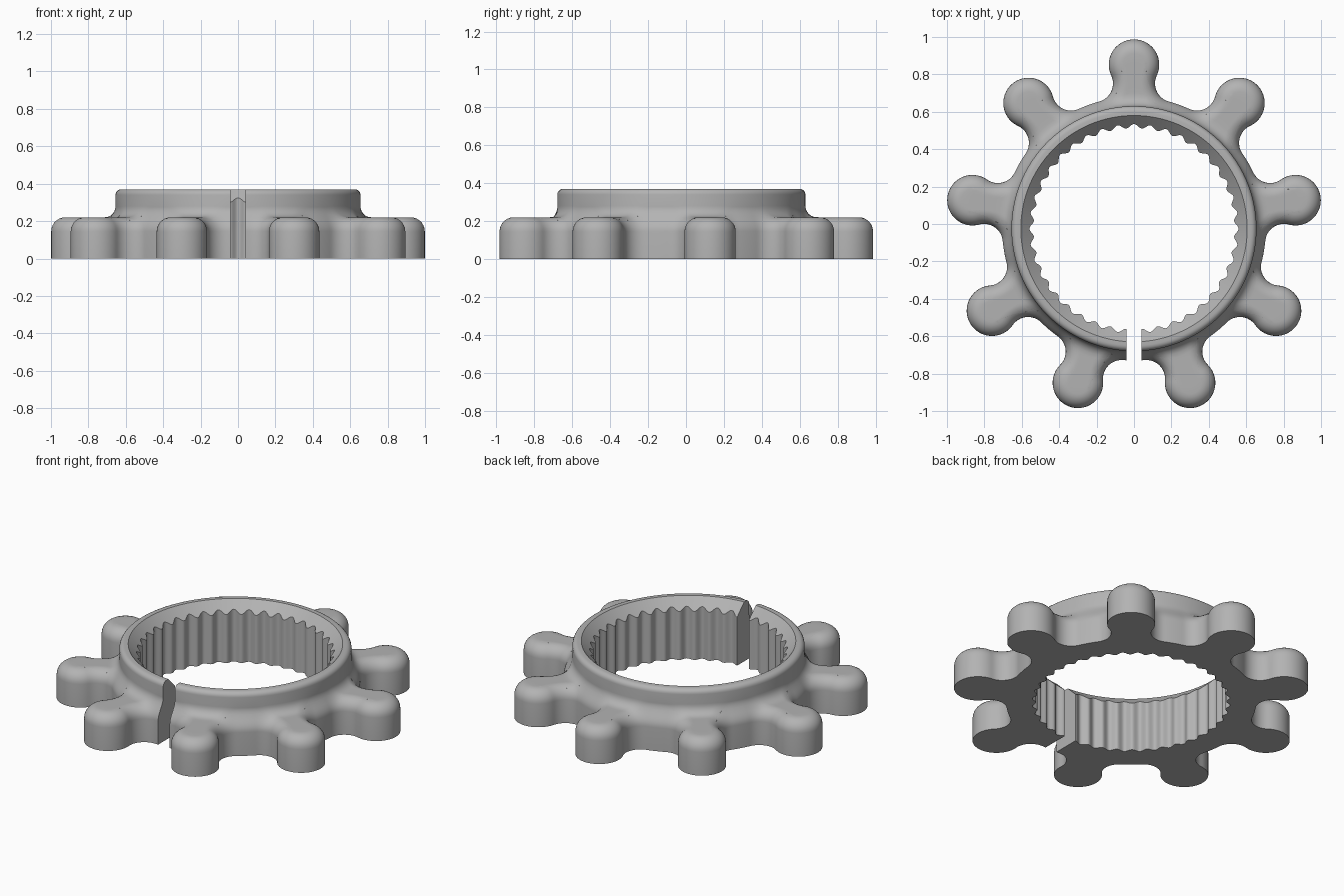
import bpy, bmesh, math
from mathutils import Vector, kdtree

cube = bpy.data.objects.get("Cube")
if cube:
    bpy.data.objects.remove(cube)

# Main dimensions
LOBES, TEETH, STEPS = 9, 40, 720
TIP_R, TIP_DIST = 0.135, 0.877
BASE_R, FILLET = 0.705, 0.10
TOP, ROUND = 0.22, 0.075
COLLAR_R, COLLAR_TOP, COLLAR_FILLET = 0.655, 0.37, 0.06
CHAMFER_R, BORE_R, TOOTH = 0.605, 0.548, 0.011
CENTRE_Y = -0.025
HALF = math.pi / LOBES


def direction(a):
    """Unit vector at clockwise angle a from the back."""
    return Vector((math.sin(a), math.cos(a)))


# Lobe outline: tip arc, neck fillet, then base circle
reach = BASE_R + FILLET
neck_angle = math.acos((reach**2 + TIP_DIST**2 - (TIP_R + FILLET)**2)
                       / (2 * reach * TIP_DIST))
tip_centre = Vector((0, TIP_DIST))
neck_centre = direction(neck_angle) * reach
gap = neck_centre - tip_centre
turn = math.atan2(gap.x, gap.y)
tip_len = TIP_R * turn
neck_len = FILLET * (turn - neck_angle)
half_len = tip_len + neck_len + BASE_R * (HALF - neck_angle)


def half_outline(s):
    """Point and outward normal at arc length s from the lobe tip."""
    if s < tip_len:
        n = direction(s / TIP_R)
        return tip_centre + n * TIP_R, n
    s -= tip_len
    if s < neck_len:
        n = direction(turn - s / FILLET)
        return neck_centre - n * FILLET, n
    n = direction(neck_angle + (s - neck_len) / BASE_R)
    return n * BASE_R, n


def turned(v, a):
    c, s = math.cos(a), math.sin(a)
    return Vector((v.x * c + v.y * s, v.y * c - v.x * s))


outline = []
for i in range(STEPS):
    a = 2 * math.pi * i / STEPS
    lobe = round(a / (2 * HALF))
    local = a - lobe * 2 * HALF
    p, n = half_outline(abs(local) / HALF * half_len)
    if local < 0:
        p.x, n.x = -p.x, -n.x
    outline.append((turned(p, lobe * 2 * HALF), turned(n, lobe * 2 * HALF), a))

tree = kdtree.KDTree(STEPS)
for i, (p, n, a) in enumerate(outline):
    tree.insert(p.to_3d(), i)
tree.balance()


def top_height(q, d):
    """Rounded rim plus the concave fillet that climbs to the collar."""
    d = min(d, ROUND)
    z = TOP - ROUND + math.sqrt(max(0, ROUND**2 - (ROUND - d)**2))
    g = min(max(q.length - COLLAR_R, 0), COLLAR_FILLET)
    return z + COLLAR_FILLET - math.sqrt(COLLAR_FILLET**2 - (COLLAR_FILLET - g)**2)


def section(p, n, a):
    """Closed cross-section of the ring at one outline sample."""
    ray = direction(a)
    bore = BORE_R + TOOTH * math.cos(TEETH * a)
    inset = min(ROUND, 0.8 * (p.length - COLLAR_R))
    pts = [(ray * bore, 0), (ray * COLLAR_R, 0), (p - n * inset, 0), (p, 0)]
    # rounded rim
    for k in range(8):
        d = inset * (1 - math.cos(k / 7 * math.pi / 2))
        q = p - n * d
        pts.append((q, top_height(q, d)))
    # top surface up to the collar wall
    start, end = p - n * inset, ray * COLLAR_R
    for k in range(1, 13):
        q = start.lerp(end, 1 - (1 - k / 12)**2)
        pts.append((q, top_height(q, tree.find(q.to_3d())[2])))
    # collar with rounded rim, chamfer and bore
    edge = 0.03
    for k in range(6):
        b = k / 5 * math.pi / 2
        pts.append((ray * (COLLAR_R - edge + edge * math.cos(b)),
                    COLLAR_TOP - edge + edge * math.sin(b)))
    pts.append((ray * CHAMFER_R, COLLAR_TOP))
    pts.append((ray * bore, COLLAR_TOP - (CHAMFER_R - bore)))
    return pts


# Loft the sections into one closed ring
bm = bmesh.new()
rows = [[bm.verts.new((q.x, q.y + CENTRE_Y, z)) for q, z in section(*s)]
        for s in outline]
for i, row in enumerate(rows):
    after = rows[(i + 1) % STEPS]
    for j in range(len(row)):
        k = (j + 1) % len(row)
        bm.faces.new((row[j], row[k], after[k], after[j]))
bmesh.ops.recalc_face_normals(bm, faces=bm.faces)
mesh = bpy.data.meshes.new("lobed_ring")
bm.to_mesh(mesh)
bm.free()
ring = bpy.data.objects.new("lobed_ring", mesh)
bpy.context.collection.objects.link(ring)

grey = bpy.data.materials.new("plain grey")
grey.use_nodes = True
colour = (0.45, 0.45, 0.45, 1)
grey.diffuse_color = colour
grey.node_tree.nodes["Principled BSDF"].inputs["Base Color"].default_value = colour
mesh.materials.append(grey)

# Cut the slot through the front
bpy.ops.mesh.primitive_cube_add(size=1, location=(0, -0.7, 0.2))
cutter = bpy.context.object
cutter.name = "slot_cutter"
cutter.scale = (0.08, 0.6, 1)
cutter.hide_render = True
cutter.data.materials.append(grey)
cut = ring.modifiers.new("slot", "BOOLEAN")
cut.operation = "DIFFERENCE"
cut.solver = "EXACT"
cut.object = cutter
bpy.ops.object.select_all(action="DESELECT")
ring.select_set(True)
bpy.context.view_layer.objects.active = ring
bpy.ops.object.modifier_apply(modifier=cut.name)
bpy.data.objects.remove(cutter)
bpy.ops.object.shade_smooth_by_angle(angle=math.radians(32))
